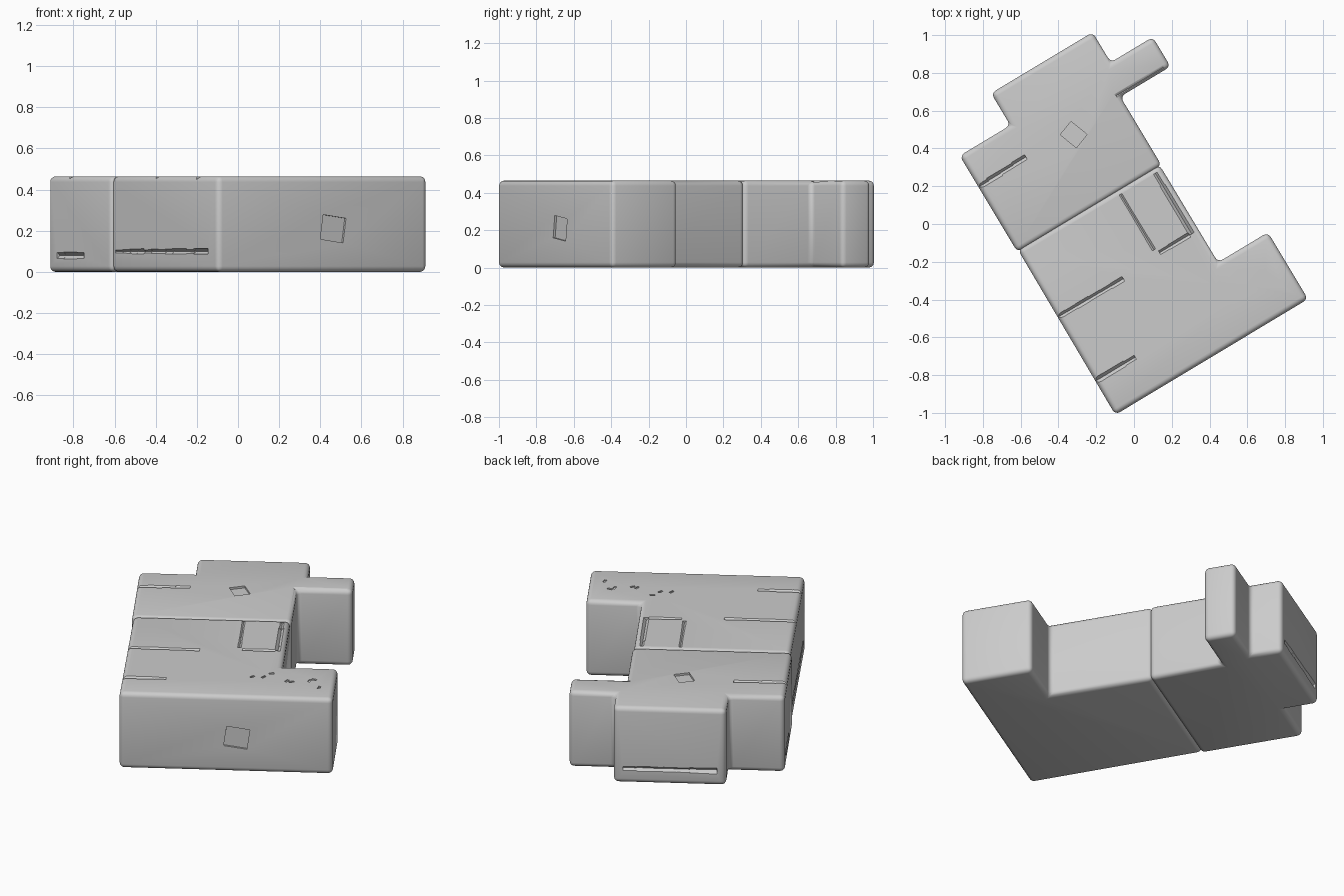
import bpy, bmesh, math, random
from mathutils import Matrix, Vector

if "Cube" in bpy.data.objects:
    bpy.data.objects.remove(bpy.data.objects["Cube"])

random.seed(4)
TURN = Matrix.Rotation(math.radians(31), 4, 'Z')
TOP = 0.465


def add_object(name, bm):
    bmesh.ops.recalc_face_normals(bm, faces=bm.faces)
    mesh = bpy.data.meshes.new(name)
    bm.to_mesh(mesh)
    bm.free()
    ob = bpy.data.objects.new(name, mesh)
    ob.matrix_world = TURN
    bpy.context.collection.objects.link(ob)
    return ob


def slab(name, outline):
    """Extruded outline with softly rounded edges."""
    bm = bmesh.new()
    face = bm.faces.new([bm.verts.new((u, v, 0)) for u, v in outline])
    ext = bmesh.ops.extrude_face_region(bm, geom=[face])
    bmesh.ops.translate(bm, vec=(0, 0, TOP),
                        verts=[g for g in ext['geom'] if isinstance(g, bmesh.types.BMVert)])
    bmesh.ops.recalc_face_normals(bm, faces=bm.faces)
    bmesh.ops.bevel(bm, geom=bm.edges[:], offset=0.028, segments=4,
                    profile=0.5, affect='EDGES', clamp_overlap=True)
    return add_object(name, bm)


def box(bm, centre, size, rot=None):
    m = Matrix.Translation(centre)
    if rot:
        m = m @ Matrix.Rotation(math.radians(rot[0]), 4, rot[1])
    bmesh.ops.create_cube(bm, size=1, matrix=m @ Matrix.Diagonal((*size, 1)))


def crack(bm, a, b, width, axis):
    """V-shaped groove from a to b, in short uneven pieces."""
    a, b = Vector(a), Vector(b)
    n = max(1, round((b - a).length / 0.07))
    for i in range(n):
        c = a.lerp(b, (i + 0.5) / n)
        w = width * random.uniform(0.75, 1.25)
        size = [w, w, w]
        size['XYZ'.index(axis)] = (b - a).length / n + 0.004
        box(bm, c, size, (45, axis))


# Front half: long body with a foot to the right
front = slab("front_body", [(-0.605, -0.815), (0.585, -0.815), (0.585, -0.403),
                            (0.277, -0.403), (0.277, 0.2), (-0.597, 0.2)])

# Rear half: wide body, right arm, left shoulder and end block
rear = slab("rear_body", [(-0.605, 0.19), (0.285, 0.19), (0.285, 0.615), (0.595, 0.615),
                          (0.595, 0.797), (0.335, 0.797), (0.335, 0.983),
                          (-0.292, 0.983), (-0.292, 0.785), (-0.605, 0.785)])

# Front cracks: top seams, a framed square, a low side groove and a dent
bm = bmesh.new()
crack(bm, (-0.62, -0.215, TOP), (-0.2, -0.22, TOP), 0.022, 'X')
crack(bm, (-0.62, -0.608, TOP), (-0.36, -0.608, TOP), 0.02, 'X')
crack(bm, (0.02, -0.17, TOP), (0.02, 0.17, TOP), 0.014, 'Y')
crack(bm, (0.235, -0.2, TOP), (0.235, 0.17, TOP), 0.018, 'Y')
crack(bm, (0.04, -0.2, TOP), (0.22, -0.2, TOP), 0.018, 'X')
crack(bm, (-0.602, -0.72, 0.1), (-0.602, 0.16, 0.1), 0.018, 'Y')
box(bm, (0.05, -0.815, 0.21), (0.13, 0.025, 0.12), (8, 'Y'))
for i in range(8):
    p = (random.uniform(0.1, 0.5), random.uniform(-0.72, -0.45), TOP)
    box(bm, p, (0.03, 0.015, 0.014), (random.uniform(0, 180), 'Z'))
front_cut = add_object("front_cracks_cutter", bm)

# Rear cracks: left shoulder seam, arm seam, low groove and a dent
bm = bmesh.new()
crack(bm, (-0.62, 0.59, TOP), (-0.31, 0.6, TOP), 0.02, 'X')
crack(bm, (0.27, 0.63, TOP), (0.56, 0.63, TOP), 0.014, 'X')
crack(bm, (-0.24, 0.983, 0.09), (0.28, 0.983, 0.09), 0.022, 'X')
crack(bm, (-0.604, 0.45, 0.08), (-0.604, 0.7, 0.08), 0.02, 'Y')
box(bm, (-0.03, 0.57, TOP), (0.09, 0.11, 0.025), (20, 'Z'))
rear_cut = add_object("rear_cracks_cutter", bm)

# Carve the cracks and smooth the shading
for body, cutter in ((front, front_cut), (rear, rear_cut)):
    mod = body.modifiers.new("cracks", 'BOOLEAN')
    mod.operation = 'DIFFERENCE'
    mod.object = cutter
    mod.solver = 'EXACT'
    mod.use_self = True
    bpy.ops.object.select_all(action='DESELECT')
    body.select_set(True)
    bpy.context.view_layer.objects.active = body
    bpy.ops.object.modifier_apply(modifier=mod.name)
    bpy.ops.object.shade_smooth_by_angle(angle=math.radians(35))
    cutter.hide_render = True
    bpy.data.objects.remove(cutter)
